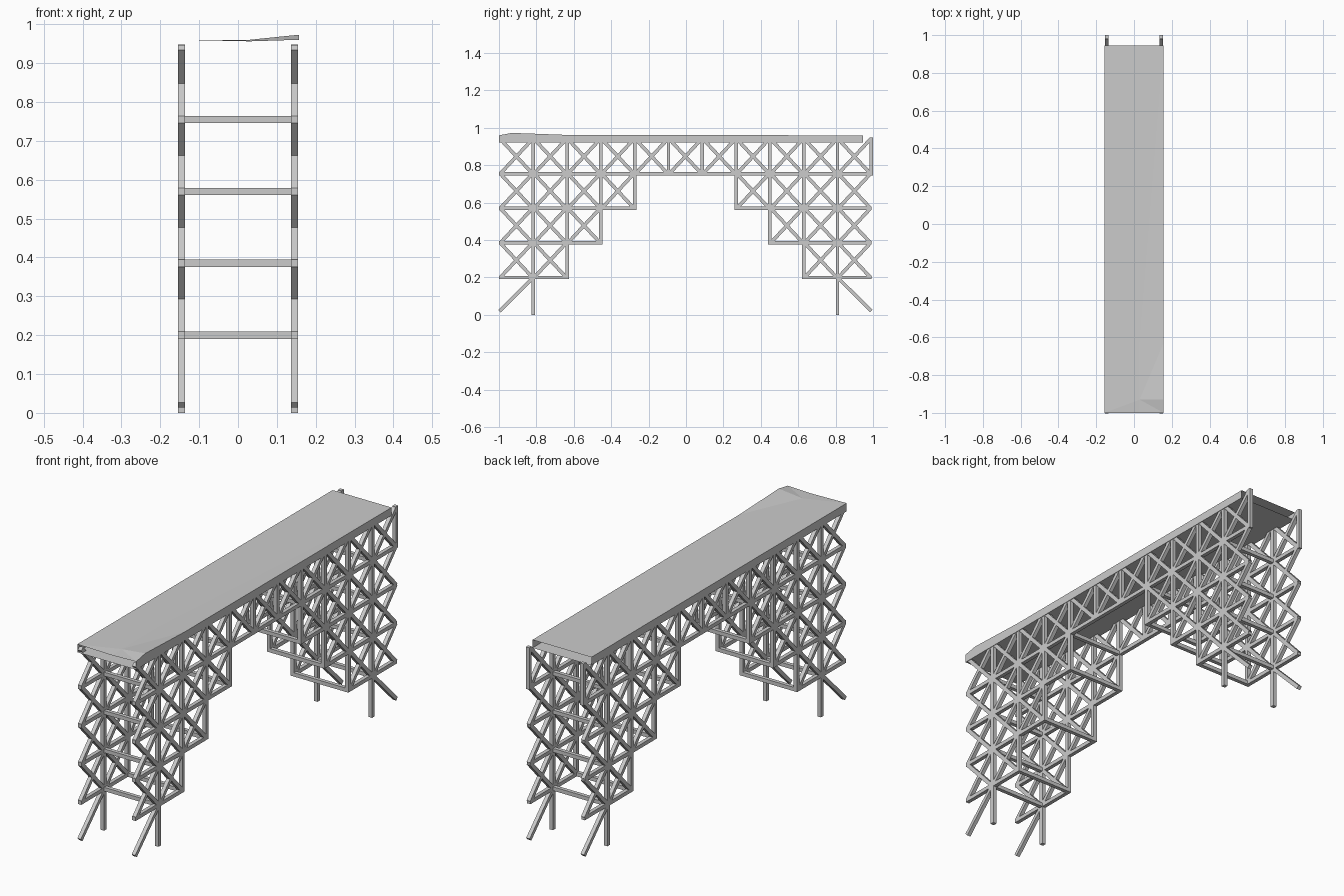
import bpy, bmesh
from mathutils import Vector, Matrix

if "Cube" in bpy.data.objects:
    bpy.data.objects.remove(bpy.data.objects["Cube"])

W = 0.0185                                   # beam thickness
X = 0.145                                    # truss offset from the centre line
DEPTH = [4, 4, 3, 2, 1, 1, 1, 2, 3, 4, 4]    # braced rows under each bay


def node_y(i):
    return -0.997 + 0.1807 * i


def node_z(k):
    return 0.015 + 0.185 * k                 # k = 5 is the deck level


def beam(bm, a, b, w=W):
    a, b = Vector(a), Vector(b)
    d = b - a
    rot = d.to_track_quat('Z', 'X' if abs(d.x) < 1e-6 else 'Y').to_matrix().to_4x4()
    m = Matrix.Translation((a + b) / 2) @ rot @ Matrix.Diagonal((w, w, d.length, 1))
    bmesh.ops.create_cube(bm, size=1, matrix=m)


def finish(bm, name):
    me = bpy.data.meshes.new(name)
    bm.to_mesh(me)
    bm.free()
    ob = bpy.data.objects.new(name, me)
    bpy.context.collection.objects.link(ob)
    return ob


def side_truss(x, name):
    bm = bmesh.new()
    # crossed braces in every bay
    for i, rows in enumerate(DEPTH):
        y0, y1 = node_y(i), node_y(i + 1)
        for r in range(rows):
            z1, z0 = node_z(5 - r), node_z(4 - r)
            beam(bm, (x, y0 + .004, z0), (x, y1 - .004, z1))
            beam(bm, (x, y0 + .004, z1), (x, y1 - .004, z0))
    # uprights
    for i in range(1, 11):
        rows = max(DEPTH[i - 1], DEPTH[i])
        bottom = 0 if i in (1, 10) else node_z(5 - rows) - W / 2
        beam(bm, (x, node_y(i), bottom), (x, node_y(i), 0.945))
    beam(bm, (x, node_y(11), node_z(4) - W / 2), (x, node_y(11), 0.948))
    # horizontal chords, stepped towards the arch
    for k, n in ((1, 2), (2, 3), (3, 4)):
        beam(bm, (x, -1, node_z(k)), (x, node_y(n) + W / 2, node_z(k)))
        beam(bm, (x, node_y(11 - n) - W / 2, node_z(k)), (x, node_y(11), node_z(k)))
    beam(bm, (x, -1, node_z(4)), (x, 0.999, node_z(4)))
    # splayed feet
    beam(bm, (x, node_y(1), node_z(1)), (x, node_y(0), node_z(0) + .005))
    beam(bm, (x, node_y(10), node_z(1)), (x, node_y(11), node_z(0) + .005))
    finish(bm, name)


side_truss(X, "right_truss")
side_truss(-X, "left_truss")

# cross beams joining the two trusses
bm = bmesh.new()
for k, n in ((1, 2), (2, 3), (3, 4), (4, 4)):
    for i in (1, n, 11 - n, 10):
        beam(bm, (-X, node_y(i), node_z(k)), (X, node_y(i), node_z(k)))
finish(bm, "cross_beams")

# deck: open-ended shell with a slightly warped front end
bm = bmesh.new()
H = 0.157
sections = [(-1.0, .960, .956, .960), (-0.93, .960, .960, .973),
            (-0.63, .960, .960, .962), (0.945, .960, .960, .960)]
rings = []
for y, zl, zm, zr in sections:
    pts = [(-H, .921), (-H, zl), (.03, zm), (H, zr), (H, .921)]
    rings.append([bm.verts.new((px, y, pz)) for px, pz in pts])
for a, b in zip(rings, rings[1:]):
    for j in range(5):
        q = (j + 1) % 5
        bm.faces.new((a[j], b[j], b[q], a[q]))
bmesh.ops.triangulate(bm, faces=bm.faces[:])
bmesh.ops.recalc_face_normals(bm, faces=bm.faces[:])
finish(bm, "deck")
